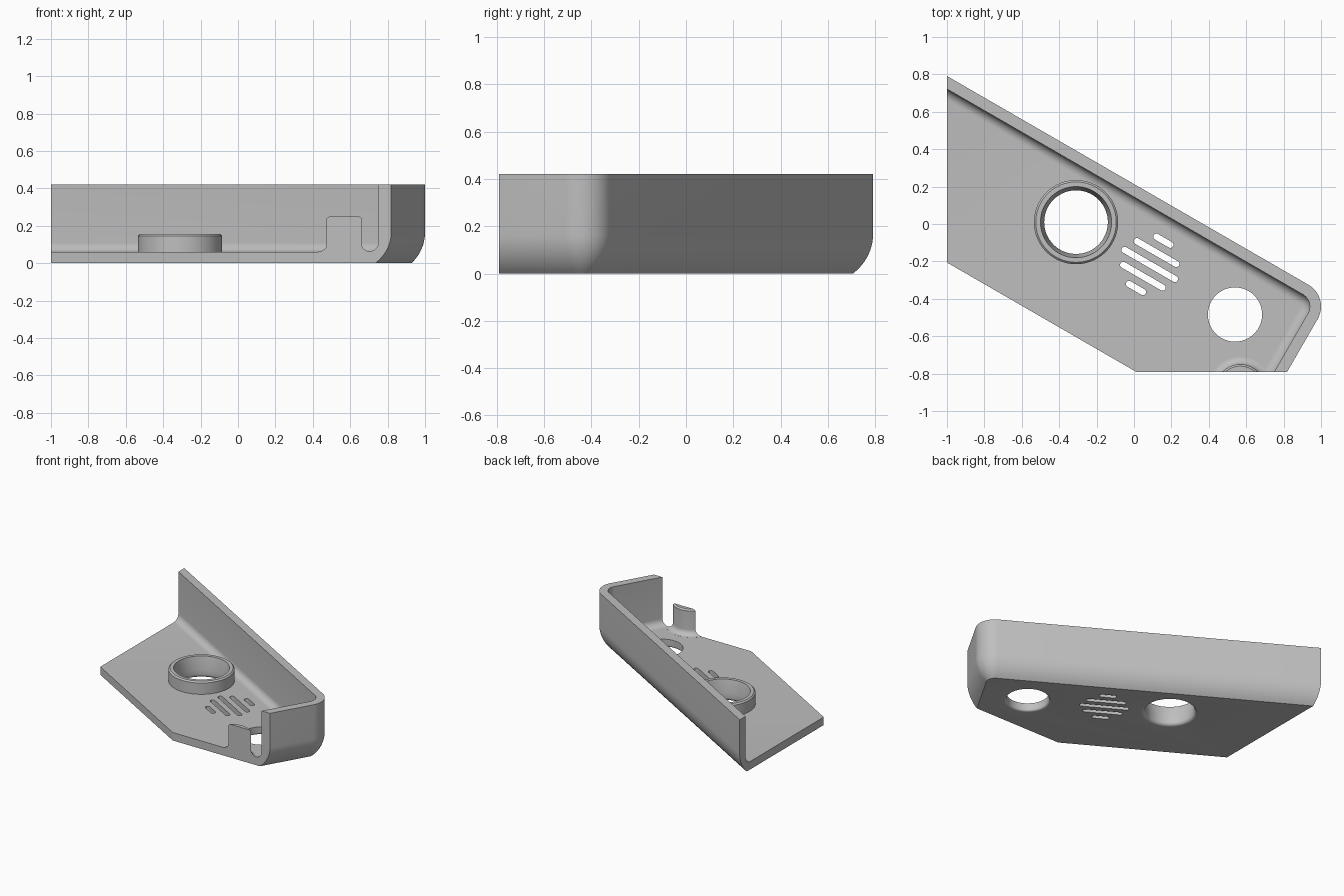
import bpy, bmesh
from math import sin, cos, pi, radians, sqrt
from mathutils import Vector

if "Cube" in bpy.data.objects:
    bpy.data.objects.remove(bpy.data.objects["Cube"], do_unlink=True)

grey = bpy.data.materials.new("light_grey")
grey.use_nodes = True
grey.diffuse_color = (0.52, 0.52, 0.52, 1)
grey.node_tree.nodes["Principled BSDF"].inputs["Base Color"].default_value = grey.diffuse_color

TILT = radians(-30)
ALONG = Vector((cos(TILT), sin(TILT)))       # direction of the long wall
ACROSS = Vector((-sin(TILT), cos(TILT)))     # direction of the end wall
CORNER = Vector((1.049, -0.392))             # unrounded outer corner
HEIGHT, WALL, FLOOR = 0.42, 0.06, 0.06


def loft(name, rings):
    """Closed solid through equal-sized loops, capped at both ends."""
    bm = bmesh.new()
    loops = [[bm.verts.new(p) for p in ring] for ring in rings]
    n = len(loops[0])
    for a, b in zip(loops, loops[1:]):
        for i in range(n):
            j = (i + 1) % n
            bm.faces.new((a[i], a[j], b[j], b[i]))
    bm.faces.new(loops[0][::-1])
    bm.faces.new(loops[-1])
    bmesh.ops.recalc_face_normals(bm, faces=bm.faces)
    mesh = bpy.data.meshes.new(name)
    bm.to_mesh(mesh)
    bm.free()
    mesh.materials.append(grey)
    obj = bpy.data.objects.new(name, mesh)
    bpy.context.collection.objects.link(obj)
    return obj


def lathe(name, x, y, profile, sides=64):
    return loft(name, [[(x + r * cos(2 * pi * i / sides), y + r * sin(2 * pi * i / sides), z)
                        for i in range(sides)] for r, z in profile])


def prism(name, outline, z0, z1):
    return loft(name, [[(x, y, z) for x, y in outline] for z in (z0, z1)])


def fillet(r, z, size, steps=8):
    """Concave quarter round, from the flat at height z up to the wall at radius r."""
    return [(r + size * (1 - sin(pi / 2 * i / steps)), z + size * (1 - cos(pi / 2 * i / steps)))
            for i in range(steps + 1)]


def combine(target, tool, operation):
    mod = target.modifiers.new("combine", 'BOOLEAN')
    mod.operation, mod.object, mod.solver = operation, tool, 'EXACT'
    bpy.context.view_layer.objects.active = target
    bpy.ops.object.modifier_apply(modifier=mod.name)
    bpy.data.objects.remove(tool, do_unlink=True)


def tray_loop(inset, z, length=3.0, width=1.5, radius=0.134, steps=12):
    """Rounded rectangle in the tilted frame, inset from the outer wall."""
    pts = []
    corners = [(-radius, -radius), (radius - length, -radius),
               (radius - length, radius - width), (-radius, radius - width)]
    for k, (u, v) in enumerate(corners):
        for i in range(steps + 1):
            a = pi / 2 * (k + i / steps)
            p = CORNER + ALONG * (u + (radius - inset) * cos(a)) + ACROSS * (v + (radius - inset) * sin(a))
            pts.append((p.x, p.y, z))
    return pts


# Tray: curved lower outside, straight wall, rounded inside foot
R, Z0, FOOT = 0.223, 0.165, 0.05
section = [(R - sqrt(R * R - (Z0 - z) ** 2), z) for z in (Z0 * i / 10 for i in range(11))]
section += [(0, HEIGHT), (WALL, HEIGHT)]
section += [(WALL + FOOT * (1 - cos(pi / 2 * i / 8)), FLOOR + FOOT * (1 - sin(pi / 2 * i / 8)))
            for i in range(9)]
body = loft("corner_housing", [tray_loop(d, z) for d, z in section])

# Raised collar round the large opening
RING = (-0.31, 0.01)
combine(body, lathe("collar", *RING, [(0.225, 0.03), (0.225, 0.145), (0.215, 0.155)], 96), 'UNION')

# Post at the front edge with a filleted foot
post = [(0.17, 0.03)] + fillet(0.13, FLOOR + 0.0005, 0.04) + [(0.13, 0.24), (0.12, 0.25)]
combine(body, lathe("post", 0.568, -0.88, post), 'UNION')

# Trim to the cropped outline
outline = [(-1, 1), (1.3, 1), (1.3, -0.79), (0.011, -0.79), (-1, -0.206)]
combine(body, prism("trim", outline, -0.5, 1), 'INTERSECT')

# Large opening, rounded below and tapered through the collar
large = [(0.195, -0.1), (0.195, 0)] + fillet(0.17, 0, 0.025)[1:] + [(0.17, 0.06), (0.19, 0.155), (0.19, 0.3)]
combine(body, lathe("large_opening", *RING, large, 96), 'DIFFERENCE')

# Small opening, rounded below
small = [(0.161, -0.1), (0.161, 0)] + fillet(0.145, 0, 0.016)[1:] + [(0.145, 0.3)]
combine(body, lathe("small_opening", 0.54, -0.484, small), 'DIFFERENCE')

# Speaker slots
HALF = 0.017
for row, length in zip(range(-2, 3), (0.12, 0.277, 0.345, 0.277, 0.12)):
    centre = Vector((0.084, -0.216)) + ACROSS * (0.073 * row)
    outline = []
    for side in (0, 1):
        for i in range(9):
            a = -pi / 2 + pi * side + pi * i / 8
            u = (length / 2 - HALF) * (1 - 2 * side) + HALF * cos(a)
            outline.append(centre + ALONG * u + ACROSS * (HALF * sin(a)))
    combine(body, prism("slot", outline, -0.1, 0.2), 'DIFFERENCE')

# Smooth curved faces, keep edges sharp
bpy.ops.object.select_all(action='DESELECT')
body.select_set(True)
bpy.context.view_layer.objects.active = body
bpy.ops.object.shade_smooth_by_angle(angle=radians(30))
